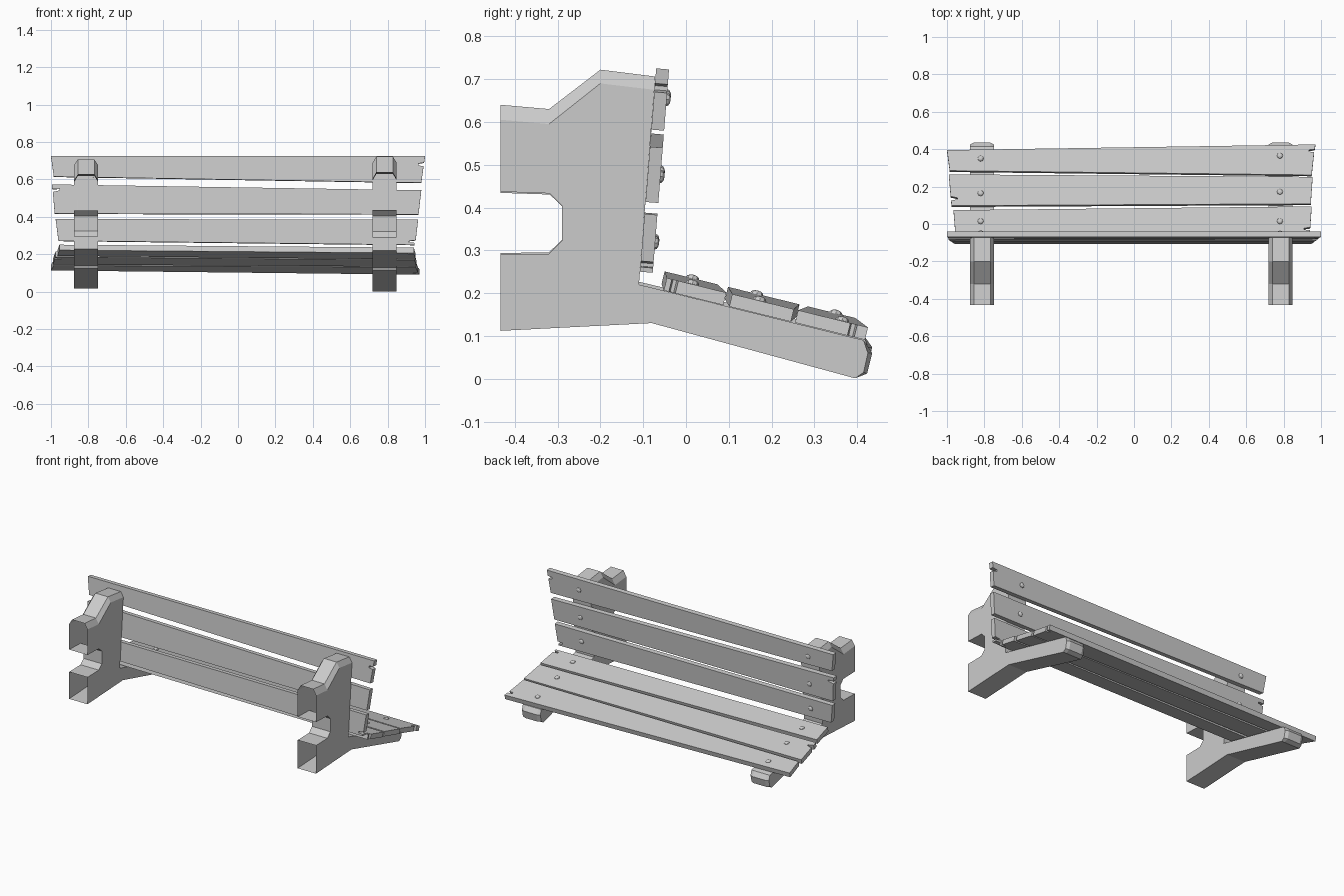
import bpy, bmesh
from mathutils import Vector, Matrix

if "Cube" in bpy.data.objects:
    bpy.data.objects.remove(bpy.data.objects["Cube"])


def make_object(name, bm):
    bmesh.ops.recalc_face_normals(bm, faces=bm.faces)
    mesh = bpy.data.meshes.new(name)
    bm.to_mesh(mesh)
    bm.free()
    ob = bpy.data.objects.new(name, mesh)
    bpy.context.collection.objects.link(ob)
    return ob


# Side profile of a support: (y, z) on the side face, (y, z) on the inset ridge
def same(y, z):
    return ((y, z), (y, z))


PROFILE = [
    same(-0.433, 0.112), same(-0.433, 0.29), same(-0.32, 0.292),
    same(-0.29, 0.322), same(-0.29, 0.405), same(-0.318, 0.433),
    same(-0.433, 0.437),
    ((-0.433, 0.605), (-0.433, 0.64)), ((-0.32, 0.595), (-0.32, 0.63)),
    ((-0.2, 0.69), (-0.2, 0.722)), ((-0.074, 0.675), (-0.072, 0.706)),
    same(-0.11, 0.22),
    same(0.415, 0.09), ((0.425, 0.06), (0.435, 0.06)),
    ((0.415, 0.015), (0.423, 0.012)), same(0.395, 0.001), same(-0.08, 0.13),
]


def support(name, cx, z0, zscale):
    bm = bmesh.new()
    rings = []
    for dx, k in ((-0.064, 0), (-0.044, 1), (0.044, 1), (0.064, 0)):
        rings.append([bm.verts.new((cx + dx, p[k][0], z0 + p[k][1] * zscale))
                      for p in PROFILE])
    n = len(PROFILE)
    for a, b in zip(rings, rings[1:]):
        for i in range(n):
            j = (i + 1) % n
            if i in (0, 6):      # wall ends stay open
                continue
            bm.faces.new((a[i], a[j], b[j], b[i]))
    bm.faces.new(rings[0])
    bm.faces.new(rings[-1])
    return make_object(name, bm)


# Sloping planes the planks lie on
SEAT_N = Vector((0, 0.238, 0.971))
BACK_N = Vector((0, 0.997, -0.08))
THICK = 0.03


def seat_point(x, s):
    y = s - 0.007
    return Vector((x, y, 0.193 - 0.245 * y + 0.0075 * (1 - x)))


def back_point(x, s):
    return Vector((x, -0.11 + 0.08 * (s - 0.22), s))


def plank(name, outline, place, normal):
    bm = bmesh.new()
    f = bm.faces.new([bm.verts.new(place(x, s)) for x, s in outline])
    ext = bmesh.ops.extrude_face_region(bm, geom=[f], use_keep_orig=True)
    verts = [v for v in ext["geom"] if isinstance(v, bmesh.types.BMVert)]
    bmesh.ops.translate(bm, verts=verts, vec=normal * THICK)
    return make_object(name, bm)


def bolt(name, x, s, place, normal):
    bm = bmesh.new()
    rot = normal.to_track_quat('Z', 'Y').to_matrix().to_4x4()
    pos = Matrix.Translation(place(x, s) + normal * THICK)
    bmesh.ops.create_uvsphere(bm, u_segments=8, v_segments=6, radius=0.016,
                              matrix=pos @ rot @ Matrix.Diagonal((1, 1, 0.6, 1)))
    return make_object(name, bm)


# Wall supports
support("left_support", -0.812, 0.016, 0.957)
support("right_support", 0.784, 0, 1)

# Plank outlines with split ends, clockwise from top left
BACK = [
    [(-1, 0.725), (1, 0.725), (0.995, 0.69), (0.965, 0.685), (0.965, 0.675),
     (0.992, 0.67), (0.98, 0.582), (-0.985, 0.615)],
    [(-0.995, 0.573), (0.98, 0.542), (0.965, 0.413), (-0.98, 0.417),
     (-0.99, 0.533), (-0.955, 0.541), (-0.955, 0.55), (-0.993, 0.549)],
    [(-0.975, 0.388), (0.963, 0.385), (0.95, 0.275), (0.915, 0.271),
     (0.915, 0.263), (0.945, 0.261), (0.944, 0.25), (-0.96, 0.272)],
]
SEAT = [
    [(-1, 0.395), (0.97, 0.425), (0.966, 0.4), (0.935, 0.396), (0.935, 0.387),
     (0.963, 0.384), (0.95, 0.262), (-0.985, 0.285)],
    [(-0.99, 0.265), (0.955, 0.252), (0.945, 0.108), (-0.975, 0.098),
     (-0.978, 0.125), (-0.945, 0.132), (-0.945, 0.14), (-0.98, 0.148)],
    [(-0.965, 0.074), (0.95, 0.094), (0.942, -0.018), (0.91, -0.022),
     (0.91, -0.03), (0.94, -0.033), (0.94, -0.045), (-0.955, -0.05)],
]
BACK_BOLTS = [(0.663, 0.655), (0.485, 0.475), (0.325, 0.32)]
SEAT_BOLTS = [(0.35, 0.365), (0.165, 0.172), (0.015, 0.015)]

# Planks and bolt heads
for part, outlines, bolts, place, normal in (
        ("back", BACK, BACK_BOLTS, back_point, BACK_N),
        ("seat", SEAT, SEAT_BOLTS, seat_point, SEAT_N)):
    for i, (outline, (left, right)) in enumerate(zip(outlines, bolts), 1):
        plank(f"{part}_plank_{i}", outline, place, normal)
        bolt(f"{part}_bolt_left_{i}", -0.82, left, place, normal)
        bolt(f"{part}_bolt_right_{i}", 0.78, right, place, normal)
